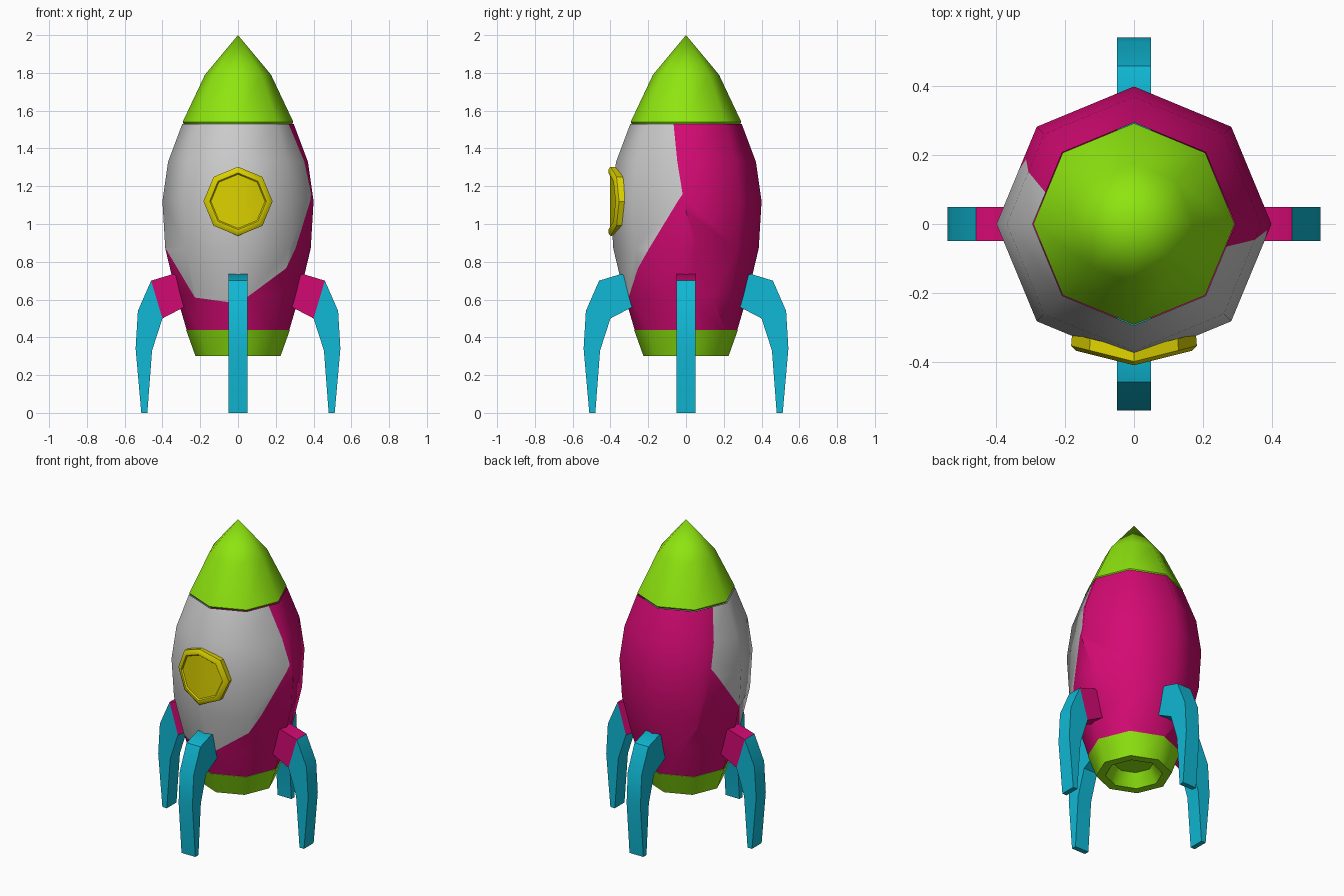
import bpy, bmesh
from math import sin, cos, pi, radians
from mathutils import Vector

if "Cube" in bpy.data.objects:
    bpy.data.objects.remove(bpy.data.objects["Cube"])


def material(name, rgb):
    m = bpy.data.materials.new(name)
    m.diffuse_color = (*rgb, 1)
    m.use_nodes = True
    m.node_tree.nodes["Principled BSDF"].inputs["Base Color"].default_value = m.diffuse_color
    return m


GREEN = material("green", (0.27, 0.78, 0.005))
PINK = material("pink", (0.65, 0.003, 0.17))
YELLOW = material("yellow", (0.72, 0.64, 0.0))
CYAN = material("cyan", (0.005, 0.48, 0.66))


def finish(bm, name, mat=None, angle=50):
    mesh = bpy.data.meshes.new(name)
    bm.to_mesh(mesh)
    bm.free()
    for p in mesh.polygons:
        p.use_smooth = True
    mesh.set_sharp_from_angle(angle=radians(angle))
    if mat:
        mesh.materials.append(mat)
    obj = bpy.data.objects.new(name, mesh)
    bpy.context.collection.objects.link(obj)
    return obj


def bridge(bm, rings):
    for a, b in zip(rings, rings[1:]):
        n = len(a)
        for i in range(n):
            j = (i + 1) % n
            bm.faces.new((a[i], a[j], b[j], b[i]))


def lathe(profile, sides=8):
    """Octagonal surface of revolution; radius 0 collapses to a point."""
    bm = bmesh.new()
    rings = [[bm.verts.new((r * cos(2 * pi * k / sides), r * sin(2 * pi * k / sides), z))
              for k in range(sides)] for r, z in profile]
    bridge(bm, rings)
    bmesh.ops.remove_doubles(bm, verts=bm.verts, dist=1e-5)
    return bm


# Hull: one profile divided by two slanted planes into three shells
HULL = [(0.272, 0.44), (0.325, 0.62), (0.385, 0.87), (0.40, 1.12), (0.37, 1.33), (0.295, 1.53)]
BACK = (Vector((0, 0.36, 0)), Vector((0.30, 1, 0.226)))
LOWER = (Vector((0, 0, 1.03)), Vector((-0.4, -1.44, 1)))


def shell(name, mat, cuts):
    bm = lathe(HULL)
    for (co, no), side in cuts:
        bmesh.ops.bisect_plane(bm, geom=bm.verts[:] + bm.edges[:] + bm.faces[:],
                               plane_co=co, plane_no=no * side, clear_inner=True)
    finish(bm, name, mat)


shell("front_hull_panel", None, [(BACK, -1), (LOWER, 1)])
shell("lower_hull_panel", PINK, [(BACK, -1), (LOWER, -1)])
shell("back_hull_panel", PINK, [(BACK, 1)])

# Nose cone and recessed exhaust
finish(lathe([(0, 1.53), (0.287, 1.53), (0.293, 1.54), (0.175, 1.79), (0, 2.0)]), "nose_cone", GREEN)
finish(lathe([(0, 0.38), (0.12, 0.38), (0.17, 0.30), (0.225, 0.30), (0.275, 0.44), (0, 0.44)]),
       "exhaust", GREEN)

# Porthole: octagonal rim and pane folded around the front hull edge
bm = bmesh.new()
rings = []
for r, y in [(0.18, -0.365), (0.183, -0.400), (0.168, -0.411), (0.150, -0.411), (0.143, -0.402)]:
    rings.append([bm.verts.new((r * sin(k * pi / 4), y + 0.25 * abs(r * sin(k * pi / 4)),
                                1.12 + r * cos(k * pi / 4))) for k in range(8)])
bridge(bm, rings)
pane = rings[-1]
bm.faces.new(pane[0:5])
bm.faces.new(pane[4:8] + pane[0:1])
bmesh.ops.recalc_face_normals(bm, faces=bm.faces)
finish(bm, "porthole", YELLOW, 40)

# Four legs: extruded side profiles
FOOT = [(0.46, 0.70), (0.53, 0.54), (0.542, 0.34), (0.512, 0.0), (0.48, 0.0), (0.455, 0.33), (0.40, 0.50)]
MOUNT = [(0.25, 0.575), (0.25, 0.705), (0.345, 0.735), (0.46, 0.70), (0.40, 0.50), (0.295, 0.555)]


def extruded(name, profile, mat, turn):
    bm = bmesh.new()
    face = bm.faces.new([bm.verts.new((x, -0.05, z)) for x, z in profile])
    new = bmesh.ops.extrude_face_region(bm, geom=[face])["geom"]
    bmesh.ops.translate(bm, vec=(0, 0.10, 0), verts=[v for v in new if isinstance(v, bmesh.types.BMVert)])
    bmesh.ops.recalc_face_normals(bm, faces=bm.faces)
    finish(bm, name, mat).rotation_euler.z = turn


for i, side in enumerate(("right", "back", "left", "front")):
    extruded(side + "_leg", FOOT, CYAN, i * pi / 2)
    extruded(side + "_leg_mount", MOUNT, CYAN if i % 2 else PINK, i * pi / 2)
